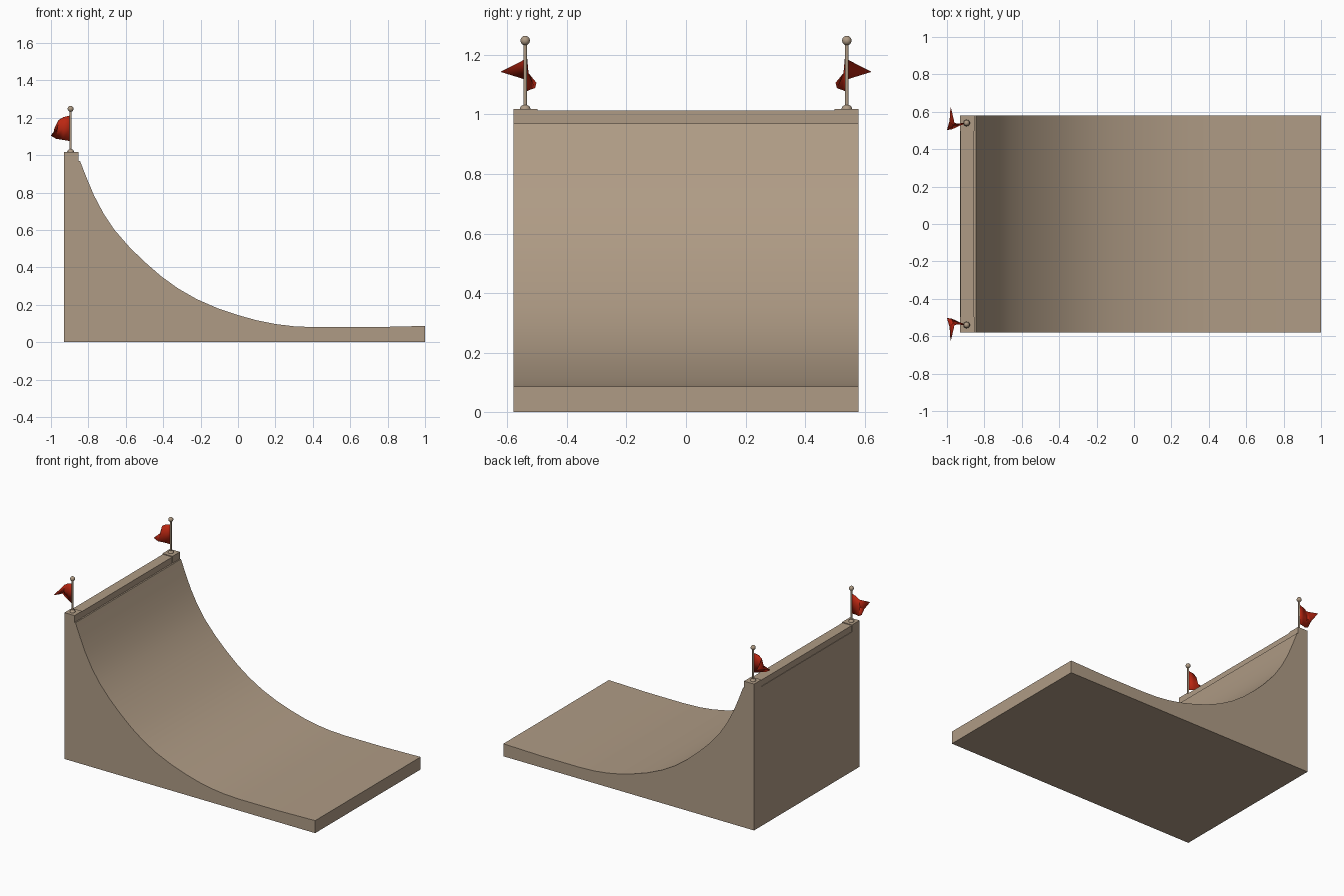
import bpy, bmesh, math
from mathutils import Matrix

if "Cube" in bpy.data.objects:
    bpy.data.objects.remove(bpy.data.objects["Cube"])


def material(name, rgb):
    m = bpy.data.materials.new(name)
    m.diffuse_color = (*rgb, 1)
    m.use_nodes = True
    m.node_tree.nodes["Principled BSDF"].inputs["Base Color"].default_value = m.diffuse_color
    return m


TAN = material("tan wood", (0.43, 0.33, 0.235))
RED = material("red cloth", (0.50, 0.02, 0.006))


def finish(name, bm, mat, angle=30):
    bmesh.ops.recalc_face_normals(bm, faces=bm.faces)
    me = bpy.data.meshes.new(name)
    bm.to_mesh(me)
    bm.free()
    me.materials.append(mat)
    ob = bpy.data.objects.new(name, me)
    bpy.context.collection.objects.link(ob)
    bpy.ops.object.select_all(action='DESELECT')
    ob.select_set(True)
    bpy.context.view_layer.objects.active = ob
    bpy.ops.object.shade_smooth_by_angle(angle=math.radians(angle))
    return ob


def box(name, lo, hi, mat):
    bm = bmesh.new()
    bmesh.ops.create_cube(bm, size=1)
    for v in bm.verts:
        v.co = [(a + b) / 2 + c * (b - a) for a, b, c in zip(lo, hi, v.co)]
    return finish(name, bm, mat)


def lathe(name, profile, x, y, mat, sides=16):
    # spin an (r, z) profile around a vertical axis
    bm = bmesh.new()
    vs = [bm.verts.new((r, 0, z)) for r, z in profile]
    es = [bm.edges.new(p) for p in zip(vs, vs[1:])]
    bmesh.ops.spin(bm, geom=vs + es, cent=(0, 0, 0), axis=(0, 0, 1),
                   angle=math.tau, steps=sides)
    bmesh.ops.remove_doubles(bm, verts=bm.verts, dist=1e-5)
    bmesh.ops.translate(bm, verts=bm.verts, vec=(x, y, 0))
    return finish(name, bm, mat, 50)


# ramp body: curved side profile pushed across the width
W = 0.58
curve = [(-0.845, 0.97), (-0.81, 0.88), (-0.77, 0.785), (-0.72, 0.69), (-0.66, 0.60),
         (-0.58, 0.508), (-0.50, 0.43), (-0.41, 0.352), (-0.32, 0.287), (-0.22, 0.23),
         (-0.11, 0.182), (0.0, 0.145), (0.1, 0.117), (0.2, 0.097), (0.3, 0.085),
         (0.42, 0.08), (0.7, 0.08), (1.0, 0.087)]
profile = [(1.0, 0), (-0.93, 0), (-0.93, 0.97)] + curve
bm = bmesh.new()
side = bm.faces.new([bm.verts.new((x, -W, z)) for x, z in profile])
ext = bmesh.ops.extrude_face_region(bm, geom=[side], use_keep_orig=True)
bmesh.ops.translate(bm, vec=(0, 2 * W, 0),
                    verts=[g for g in ext["geom"] if isinstance(g, bmesh.types.BMVert)])
finish("ramp", bm, TAN)

# top rail between the corner blocks
box("top_rail", (-0.927, -0.498, 0.968), (-0.855, 0.498, 1.013), TAN)

# flag sheet: columns run from the pole to the folded free edge
flag_columns = [
    [(-0.897, 0.540, 1.212), (-0.897, 0.540, 1.145), (-0.897, 0.540, 1.075)],
    [(-0.935, 0.536, 1.203), (-0.935, 0.533, 1.140), (-0.935, 0.526, 1.082)],
    [(-0.960, 0.538, 1.186), (-0.967, 0.530, 1.138), (-0.972, 0.508, 1.088)],
    [(-0.980, 0.622, 1.143), (-0.985, 0.552, 1.122), (-1.000, 0.503, 1.105)],
]

for s, tag in ((-1, "front"), (1, "back")):
    # corner block
    ys = sorted((s * 0.498, s * W))
    box(tag + "_corner_block", (-0.93, ys[0], 0.968), (-0.853, ys[1], 1.018), TAN)

    # pole with domed foot
    lathe(tag + "_pole", [(0, 1.01), (0.018, 1.01), (0.018, 1.02), (0.014, 1.028),
                          (0.006, 1.032), (0.006, 1.24), (0, 1.24)], -0.895, s * 0.54, TAN)

    # ball finial
    bm = bmesh.new()
    bmesh.ops.create_uvsphere(bm, u_segments=16, v_segments=10, radius=0.016,
                              matrix=Matrix.Translation((-0.895, s * 0.54, 1.248)))
    finish(tag + "_pole_ball", bm, TAN, 60)

    # flag
    bm = bmesh.new()
    g = [[bm.verts.new((x, s * y, z)) for x, y, z in col] for col in flag_columns]
    for a, b in zip(g, g[1:]):
        for i in range(2):
            bm.faces.new((a[i], b[i], b[i + 1], a[i + 1]))
    flag = finish(tag + "_flag", bm, RED, 40)
    thick = flag.modifiers.new("thickness", 'SOLIDIFY')
    thick.thickness = 0.003
    thick.offset = 0
